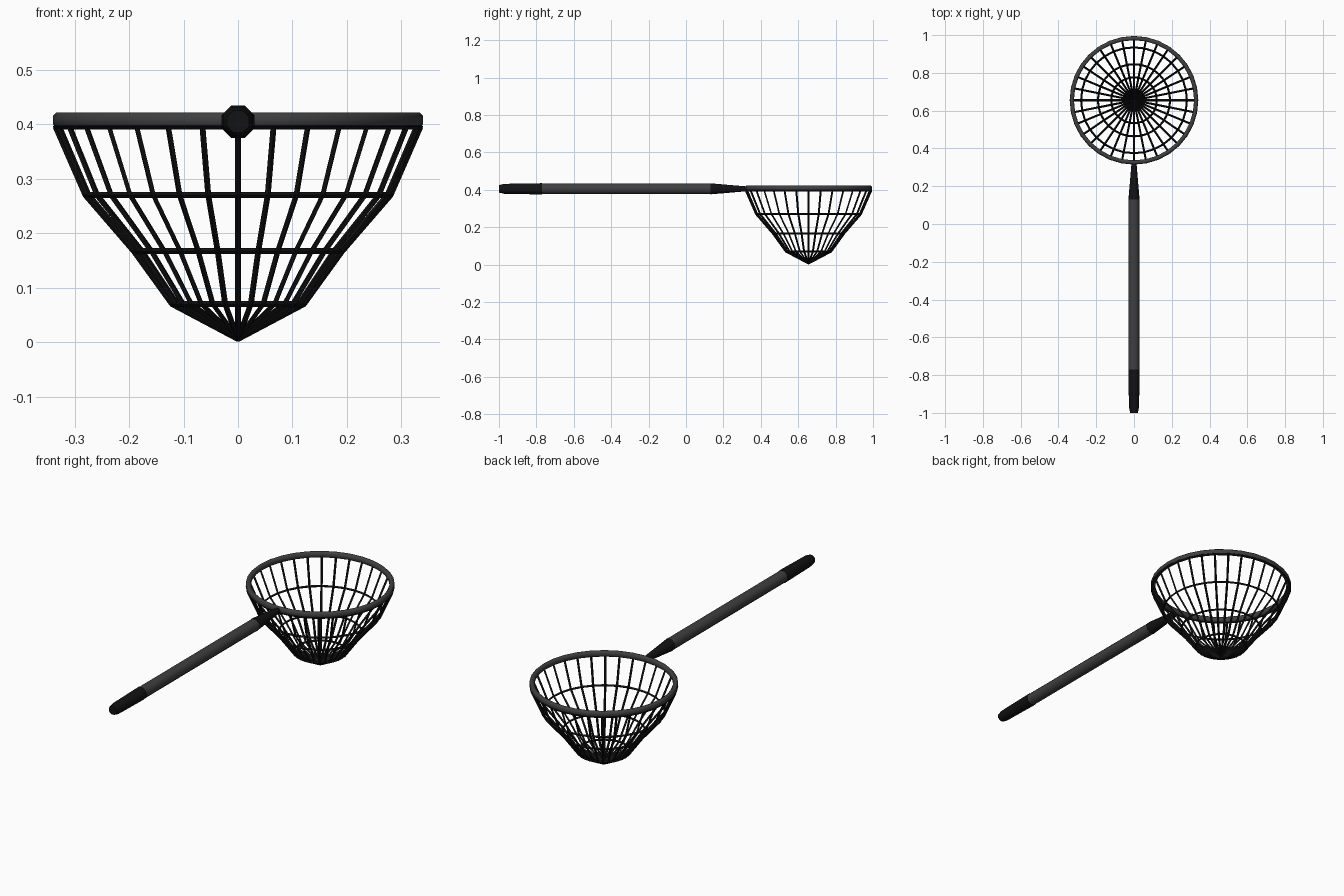
import bpy, bmesh, math
from mathutils import Matrix

if "Cube" in bpy.data.objects:
    bpy.data.objects.remove(bpy.data.objects["Cube"])

SIDES = 32            # strands around the net
CY = 0.655            # net centre on y
AXIS_Z = 0.405        # height of the handle axis


def material(name, value):
    m = bpy.data.materials.new(name)
    m.diffuse_color = (value, value, value, 1)
    m.use_nodes = True
    m.node_tree.nodes["Principled BSDF"].inputs["Base Color"].default_value = m.diffuse_color
    return m


black = material("black", 0.006)
dark_grey = material("dark_grey", 0.05)


def lathe(name, profile, segs, mat, matrix, closed=False, start=0.0, smooth=50):
    """Revolve (radius, height) points round z, then place with matrix."""
    bm = bmesh.new()
    rings = []
    for r, h in profile:
        n = 1 if r == 0 else segs
        rings.append([bm.verts.new((r * math.cos(start + 2 * math.pi * i / segs),
                                    r * math.sin(start + 2 * math.pi * i / segs), h))
                      for i in range(n)])
    pairs = list(zip(rings, rings[1:])) + ([(rings[-1], rings[0])] if closed else [])
    for a, b in pairs:
        for i in range(segs):
            j = (i + 1) % segs
            quad = [a[i % len(a)], a[j % len(a)], b[j % len(b)], b[i % len(b)]]
            bm.faces.new(list(dict.fromkeys(quad)))
    bmesh.ops.transform(bm, matrix=matrix, verts=bm.verts)
    bmesh.ops.recalc_face_normals(bm, faces=bm.faces)
    me = bpy.data.meshes.new(name)
    bm.to_mesh(me)
    bm.free()
    ob = bpy.data.objects.new(name, me)
    bpy.context.collection.objects.link(ob)
    me.materials.append(mat)
    bpy.ops.object.select_all(action='DESELECT')
    ob.select_set(True)
    bpy.context.view_layer.objects.active = ob
    bpy.ops.object.shade_smooth_by_angle(angle=math.radians(smooth))
    return ob


# Octagonal handle parts, lying along y
along_y = Matrix.Translation((0, 0, AXIS_Z)) @ Matrix.Rotation(-math.pi / 2, 4, 'X')
half = math.pi / 8
lathe("handle_shaft", [(0, -0.78), (0.0305, -0.78), (0.0305, 0.14), (0, 0.14)],
      8, dark_grey, along_y, start=half)
lathe("handle_grip", [(0, -1.0), (0.022, -1.0), (0.029, -0.97), (0.0325, -0.77), (0, -0.77)],
      8, black, along_y, start=half)
lathe("handle_ferrule", [(0, 0.13), (0.032, 0.13), (0.014, 0.325), (0, 0.325)],
      8, black, along_y, start=half)

# Hoop with a chamfered section
place = Matrix.Translation((0, CY, 0))
lathe("hoop", [(0.340, 0.400), (0.340, 0.416), (0.334, 0.422), (0.324, 0.422),
               (0.318, 0.416), (0.318, 0.400), (0.324, 0.394), (0.334, 0.394)],
      SIDES, dark_grey, place @ Matrix.Translation((0, 0, 0)), closed=True)

# Net: vertical strands and horizontal rings as thin four-sided tubes
levels = [(0.335, 0.396), (0.280, 0.270), (0.191, 0.167), (0.121, 0.070), (0.0, 0.006)]
cu = bpy.data.curves.new("net", 'CURVE')
cu.dimensions = '3D'
cu.bevel_depth = 0.0055
cu.bevel_resolution = 0
cu.use_fill_caps = True


def strand(points, cyclic=False):
    s = cu.splines.new('POLY')
    s.points.add(len(points) - 1)
    for p, co in zip(s.points, points):
        p.co = (*co, 1)
    s.use_cyclic_u = cyclic


def on_net(i, r, z):
    a = 2 * math.pi * i / SIDES
    return (r * math.cos(a), CY + r * math.sin(a), z)


for i in range(SIDES):
    strand([on_net(i, r, z) for r, z in levels])
for r, z in levels[:-1]:
    strand([on_net(i, r, z) for i in range(SIDES)], cyclic=True)

net = bpy.data.objects.new("net", cu)
bpy.context.collection.objects.link(net)
cu.materials.append(black)
bpy.ops.object.select_all(action='DESELECT')
net.select_set(True)
bpy.context.view_layer.objects.active = net
bpy.ops.object.convert(target='MESH')
bpy.ops.object.shade_flat()
